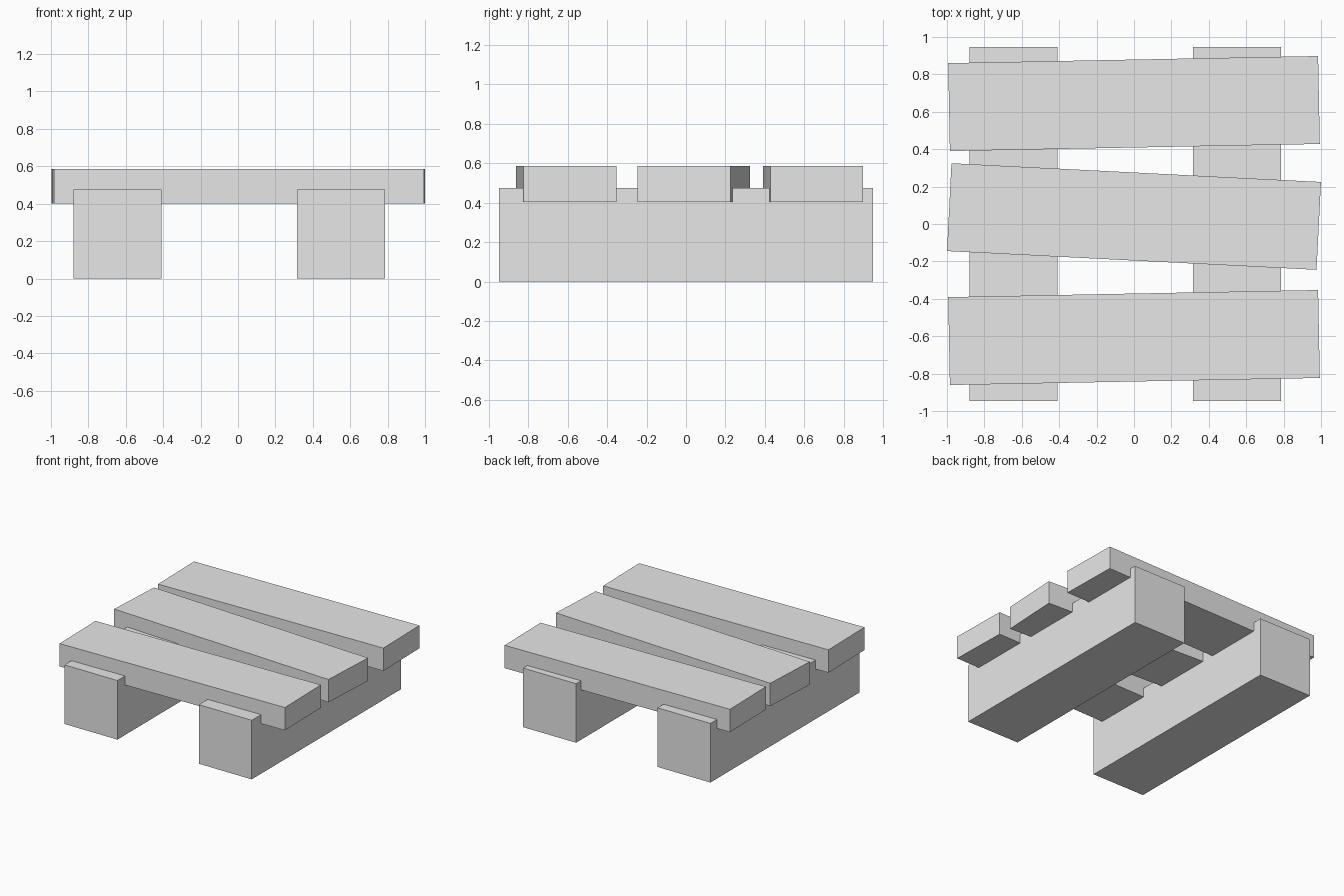
import bpy
from math import radians

cube = bpy.data.objects.get("Cube")
if cube:
    bpy.data.objects.remove(cube, do_unlink=True)

# Single plain grey for all timber
grey = bpy.data.materials.new("plain_grey")
grey.use_nodes = True
colour = (0.8, 0.8, 0.8, 1)
grey.diffuse_color = colour
grey.node_tree.nodes["Principled BSDF"].inputs["Base Color"].default_value = colour


def timber(name, centre, size, turn=0):
    """A squared timber, turned about its vertical axis by some degrees."""
    bpy.ops.mesh.primitive_cube_add(size=1, location=centre)
    obj = bpy.context.object
    obj.name = name
    obj.scale = size
    bpy.ops.object.transform_apply(location=False, rotation=False, scale=True)
    obj.rotation_euler.z = radians(turn)
    obj.data.materials.append(grey)
    return obj


# Two heavy beams running front to back
for name, x in (("right_beam", -0.645), ("left_beam", 0.55)):
    timber(name, (x, 0, 0.2375), (0.47, 1.894, 0.475))

# Three planks laid slightly askew, sunk into the beams
for name, y, turn in (("front_plank", -0.607, 1.1),
                      ("middle_plank", 0.04, -2.9),
                      ("back_plank", 0.644, 1.1)):
    timber(name, (0, y, 0.494), (1.978, 0.47, 0.184), turn)
